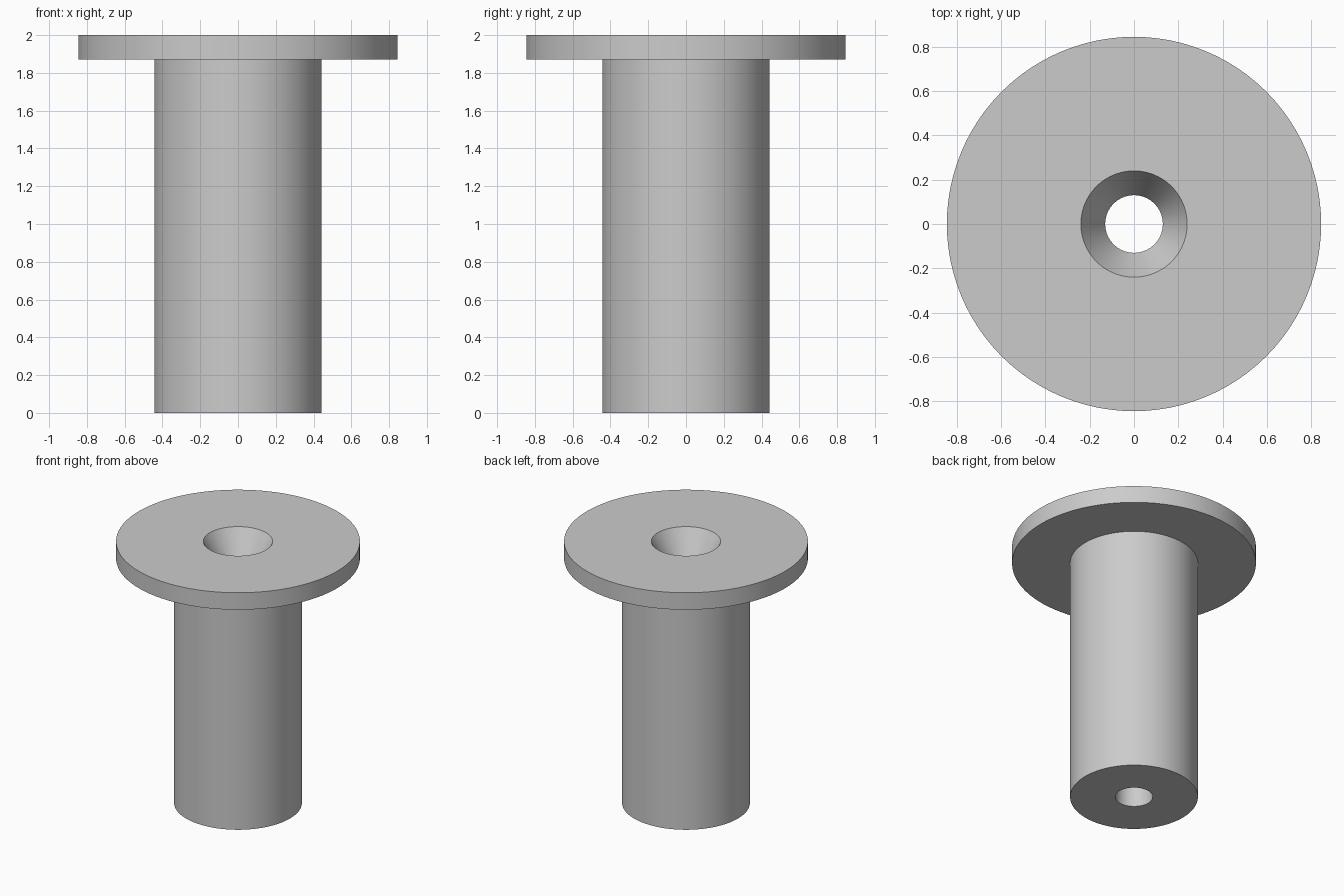
import bpy
import bmesh
from math import tau, radians

cube = bpy.data.objects.get("Cube")
if cube:
    bpy.data.objects.remove(cube, do_unlink=True)

SIDES = 96

# Plain grey material
grey = bpy.data.materials.new("plain grey")
grey.use_nodes = True
colour = (0.6, 0.6, 0.6, 1)
grey.diffuse_color = colour
grey.node_tree.nodes["Principled BSDF"].inputs["Base Color"].default_value = colour


def lathe(name, profile):
    """Revolve a closed (radius, height) profile around the z axis."""
    bm = bmesh.new()
    rim = [bm.verts.new((r, 0, z)) for r, z in profile]
    edges = [bm.edges.new((a, b)) for a, b in zip(rim, rim[1:] + rim[:1])]
    bmesh.ops.spin(bm, geom=rim + edges, axis=(0, 0, 1), cent=(0, 0, 0),
                   angle=tau, steps=SIDES, use_merge=True)
    bmesh.ops.remove_doubles(bm, verts=bm.verts[:], dist=1e-5)
    bmesh.ops.recalc_face_normals(bm, faces=bm.faces[:])
    mesh = bpy.data.meshes.new(name)
    bm.to_mesh(mesh)
    bm.free()
    mesh.materials.append(grey)
    obj = bpy.data.objects.new(name, mesh)
    bpy.context.collection.objects.link(obj)
    bpy.ops.object.select_all(action='DESELECT')
    obj.select_set(True)
    bpy.context.view_layer.objects.active = obj
    bpy.ops.object.shade_smooth_by_angle(angle=radians(25))
    return obj


# Shaft and flange in one solid, with a countersunk through-hole
shaft, flange, bore, sink = 0.443, 0.845, 0.13, 0.24
lathe("flanged_bushing", [
    (bore, 0), (shaft, 0),                # foot
    (shaft, 1.87), (flange, 1.87),        # underside of flange
    (flange, 2), (sink, 2),               # top face
    (bore, 1.81),                         # end of countersink
])
